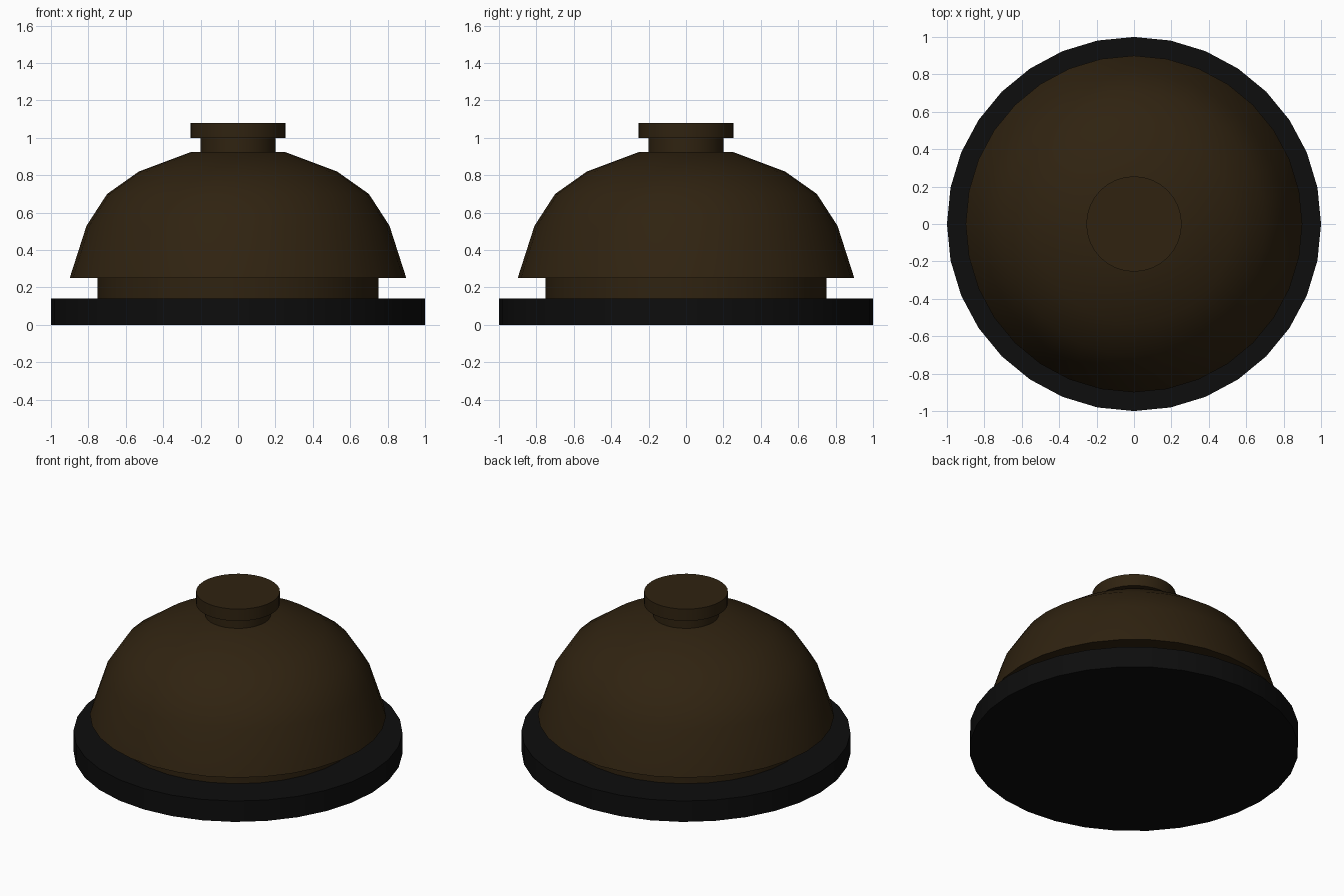
import bpy, bmesh, math

if "Cube" in bpy.data.objects:
    bpy.data.objects.remove(bpy.data.objects["Cube"])

SIDES = 32


def material(name, color):
    m = bpy.data.materials.new(name)
    m.diffuse_color = (*color, 1.0)
    m.use_nodes = True
    m.node_tree.nodes["Principled BSDF"].inputs["Base Color"].default_value = m.diffuse_color
    return m


def lathe(name, profile, mat):
    """Closed solid of revolution from (radius, height) points, bottom to top."""
    bm = bmesh.new()
    rings = []
    for r, z in profile:
        rings.append([bm.verts.new((r * math.cos(2 * math.pi * i / SIDES),
                                    r * math.sin(2 * math.pi * i / SIDES), z))
                      for i in range(SIDES)])
    for lo, hi in zip(rings, rings[1:]):
        for i in range(SIDES):
            j = (i + 1) % SIDES
            bm.faces.new((lo[i], lo[j], hi[j], hi[i]))
    bm.faces.new(rings[0][::-1])
    bm.faces.new(rings[-1])
    mesh = bpy.data.meshes.new(name)
    bm.to_mesh(mesh)
    bm.free()
    mesh.materials.append(mat)
    ob = bpy.data.objects.new(name, mesh)
    bpy.context.collection.objects.link(ob)
    bpy.ops.object.select_all(action='DESELECT')
    ob.select_set(True)
    bpy.context.view_layer.objects.active = ob
    bpy.ops.object.shade_smooth_by_angle(angle=math.radians(30))
    return ob


black = material("black", (0.004, 0.004, 0.004))
bronze = material("dark bronze", (0.029, 0.0165, 0.0053))

# Base plate and the collar that carries the bell
lathe("base", [(1.0, 0.0), (1.0, 0.14)], black)
lathe("collar", [(0.75, 0.14), (0.75, 0.25)], bronze)

# Bell dome
lathe("dome", [(0.9, 0.25), (0.81, 0.53), (0.70, 0.70),
               (0.53, 0.82), (0.25, 0.925)], bronze)

# Push button on its stem
lathe("button_stem", [(0.2, 0.92), (0.2, 1.0)], bronze)
lathe("button", [(0.255, 1.0), (0.255, 1.08)], bronze)
